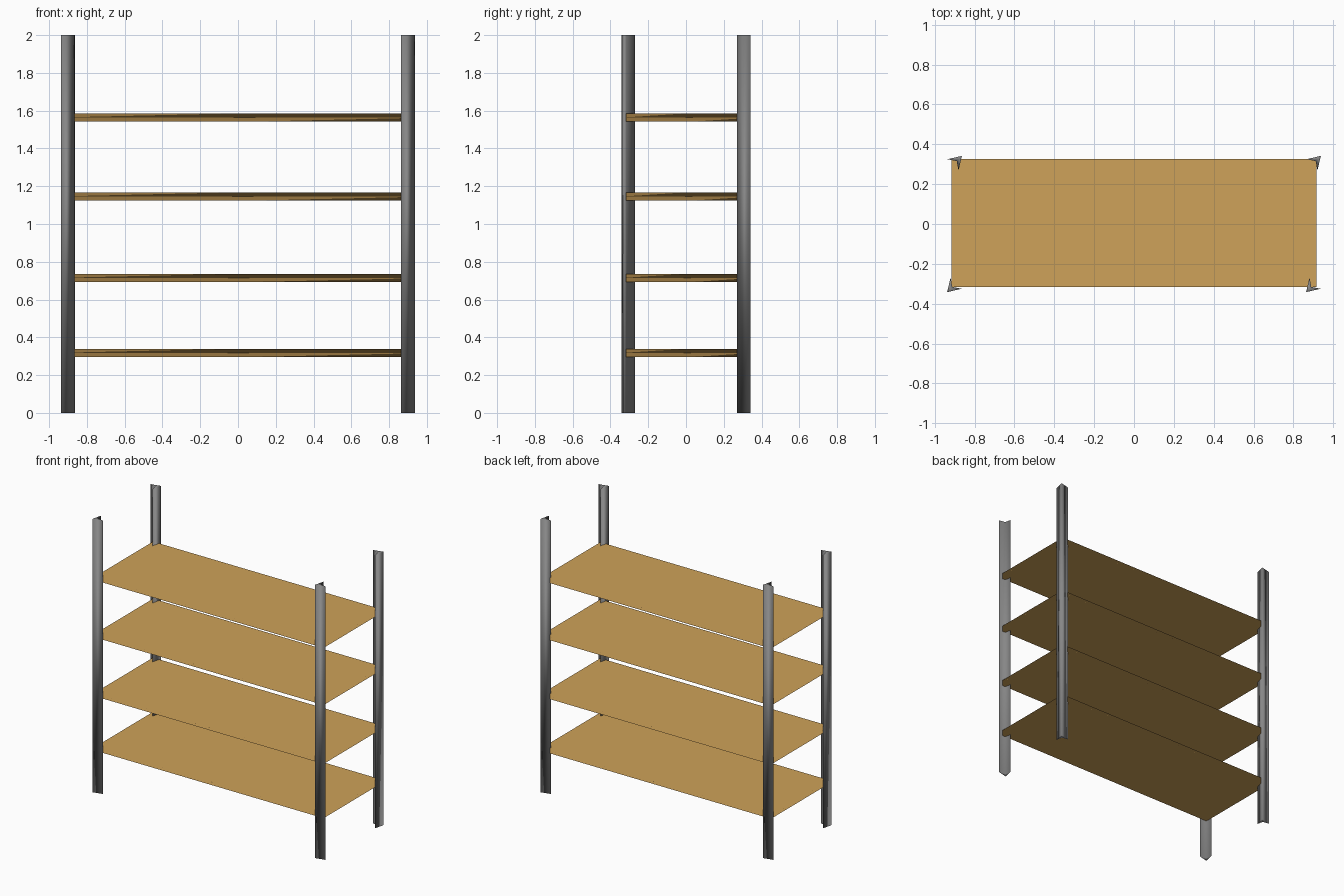
import bpy, bmesh

if "Cube" in bpy.data.objects:
    bpy.data.objects.remove(bpy.data.objects["Cube"])


def material(name, rgb):
    m = bpy.data.materials.new(name)
    m.diffuse_color = (*rgb, 1.0)
    m.use_nodes = True
    m.node_tree.nodes["Principled BSDF"].inputs["Base Color"].default_value = m.diffuse_color
    return m


steel = material("grey_steel", (0.24, 0.24, 0.24))
wood = material("light_wood", (0.62, 0.36, 0.10))


def prism(name, outline, z0, z1, mat):
    """Extrude a counter-clockwise outline from z0 to z1."""
    bm = bmesh.new()
    base = bm.faces.new([bm.verts.new((x, y, z0)) for x, y in outline])
    top = bmesh.ops.extrude_face_region(bm, geom=[base], use_keep_orig=True)
    verts = [v for v in top["geom"] if isinstance(v, bmesh.types.BMVert)]
    bmesh.ops.translate(bm, verts=verts, vec=(0, 0, z1 - z0))
    bmesh.ops.recalc_face_normals(bm, faces=bm.faces)
    for f in bm.faces:
        f.smooth = True
    mesh = bpy.data.meshes.new(name)
    bm.to_mesh(mesh)
    bm.free()
    mesh.materials.append(mat)
    obj = bpy.data.objects.new(name, mesh)
    bpy.context.collection.objects.link(obj)
    return obj


# Angle-iron posts: tapered arms, ridge turned to the front left on the
# front pair and to the back right on the back pair
profile = [(0, 0), (0.073, 0.017), (0.026, 0.026), (0.017, 0.073)]
for side, s in (("front", 1), ("back", -1)):
    for label, cx in (("outer", -0.938), ("inner", 0.864)):
        outline = [(s * (cx + x), s * (-0.342 + y)) for x, y in profile]
        prism(f"{side}_{label}_post", outline, 0, 2, steel)

# Wooden shelves, shaded softly over their thin edges
rect = [(-0.917, -0.317), (0.915, -0.317), (0.915, 0.327), (-0.917, 0.327)]
for i, z in enumerate((0.296, 0.693, 1.124, 1.542)):
    shelf = prism(f"shelf_{i + 1}", rect, z, z + 0.042, wood)
    soft = shelf.modifiers.new("soft_edges", 'WEIGHTED_NORMAL')
    soft.weight = 100
